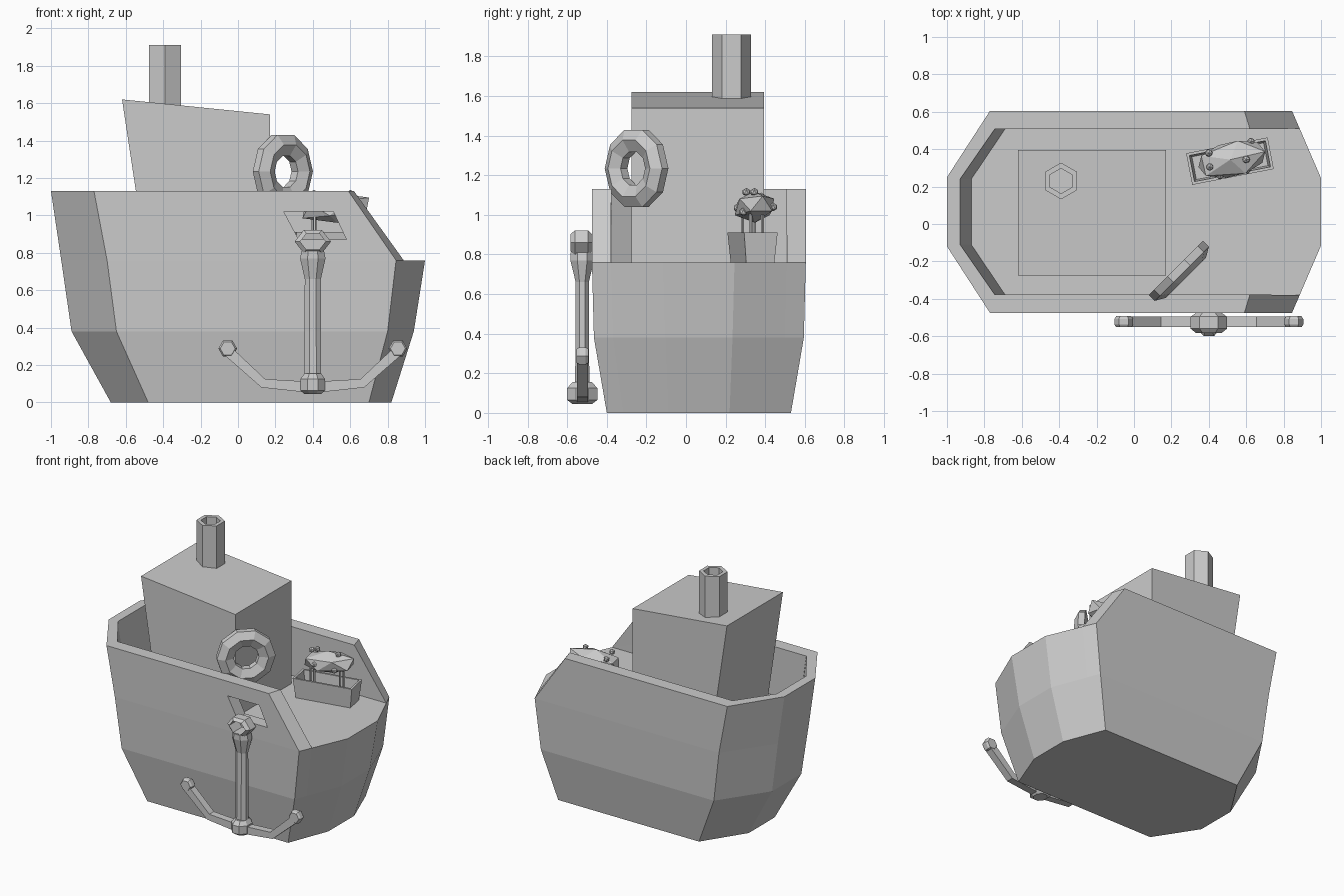
import bpy, bmesh
from math import sin, cos, pi, radians
from mathutils import Vector, Matrix

if "Cube" in bpy.data.objects:
    bpy.data.objects.remove(bpy.data.objects["Cube"])

YC = 0.065  # hull centreline


def finish(name, bm):
    bmesh.ops.recalc_face_normals(bm, faces=bm.faces)
    me = bpy.data.meshes.new(name)
    bm.to_mesh(me)
    bm.free()
    ob = bpy.data.objects.new(name, me)
    bpy.context.collection.objects.link(ob)
    return ob


def add_loft(bm, rings, loop=False):
    """Skin equal-sized rings; capped at the ends unless looped."""
    vs = [[bm.verts.new(p) for p in r] for r in rings]
    n = len(vs[0])
    pairs = list(zip(vs, vs[1:]))
    if loop:
        pairs.append((vs[-1], vs[0]))
    else:
        bm.faces.new(vs[0])
        bm.faces.new(vs[-1])
    for a, b in pairs:
        for i in range(n):
            j = (i + 1) % n
            bm.faces.new((a[i], a[j], b[j], b[i]))


def loft(name, rings, loop=False):
    bm = bmesh.new()
    add_loft(bm, rings, loop)
    return finish(name, bm)


def ngon(cx, cy, z, rx, ry, n, phase=0.0):
    return [(cx + rx * cos(2 * pi * i / n + phase),
             cy + ry * sin(2 * pi * i / n + phase), z) for i in range(n)]


# Hull: three levels, then a bulwark that steps up and back down to the deck
def level(z, stern, scorner, bcorner, bow):
    t = 0.264
    rub = tuple(bcorner[k] * (1 - t) + bow[k] * t for k in (0, 1))
    half = [stern, scorner, bcorner, rub, bow]
    return ([(x, YC - h, z) for x, h in half] +
            [(x, YC + h, z) for x, h in reversed(half)])


bm = bmesh.new()
rings = [[bm.verts.new(p) for p in level(*a)] for a in (
    (0.0, (-0.68, 0.155), (-0.48, 0.465), (0.70, 0.465), (0.82, 0.155)),
    (0.38, (-0.89, 0.175), (-0.65, 0.53), (0.80, 0.53), (0.94, 0.17)),
    (0.76, (-0.945, 0.185), (-0.70, 0.54), (0.845, 0.54), (1.0, 0.18)))]
bm.faces.new(rings[0])
for a, b in zip(rings, rings[1:]):
    for i in range(10):
        j = (i + 1) % 10
        bm.faces.new((a[i], a[j], b[j], b[i]))
deck = rings[2]
outer_top = [(0.59, 0.54), (-0.77, 0.54), (-1.0, 0.185)]
inner_top = [(0.62, 0.442), (-0.745, 0.442), (-0.93, 0.175)]
inner_low = [None, (-0.69, 0.442), (-0.87, 0.175)]
sections = []
for s, order in ((-1, (0, 1, 2)), (1, (2, 1, 0))):
    for k in order:
        foot = 2 - k if s < 0 else 7 + k
        new = lambda p, z: bm.verts.new((p[0], YC + s * p[1], z))
        low = new(inner_low[k], 0.76) if k else deck[3 if s < 0 else 6]
        sections.append((deck[foot], new(outer_top[k], 1.13),
                         new(inner_top[k], 1.13), low))
for a, b in zip(sections, sections[1:]):
    for i in range(3):
        bm.faces.new((a[i], a[i + 1], b[i + 1], b[i]))
bm.faces.new(sections[0])
bm.faces.new(sections[-1])
bm.faces.new([s[3] for s in sections] + [deck[5], deck[4]])
hull = finish("hull", bm)

# Slanted anchor port cut through the near bulwark
port = [(0.245, 1.02), (0.51, 1.02), (0.58, 0.87), (0.325, 0.87)]
cutter = loft("port_cutter", [[(x, y, z) for x, z in port] for y in (-0.7, -0.3)])
cutter.hide_render = True
cutter.hide_set(True)
mod = hull.modifiers.new("anchor_port", 'BOOLEAN')
mod.operation = 'DIFFERENCE'
mod.solver = 'EXACT'
mod.object = cutter

# Cabin with sloping roof and raked back
side = [(-0.49, 0.76), (0.17, 0.76), (0.17, 1.54), (-0.62, 1.62)]
loft("cabin", [[(x, y, z) for x, z in side] for y in (-0.275, 0.395)])

# Hollow funnel
loft("funnel", [ngon(-0.39, 0.23, z, r, r, 6, pi / 2) for z, r in
                ((1.585, 0.098), (1.91, 0.098), (1.91, 0.067), (1.63, 0.067))])

# Life ring leaning on the cabin corner
n, u = Vector((1, -1, 0)).normalized(), Vector((1, 1, 0)).normalized()
c = Vector((0.25, -0.26, 1.235))
sec = [(0.205, -0.037), (0.205, 0.008), (0.15, 0.04), (0.088, 0.012), (0.088, -0.037)]
ring = []
for i in range(10):
    a = 2 * pi * i / 10
    ring.append([c + u * r * cos(a) + Vector((0, 0, r * sin(a))) + n * t for r, t in sec])
loft("life_ring", ring, True)

# Anchor: shank, crown, eye, arms and end knobs
AX, AY = 0.40, -0.524


def turned(name, prof):
    return loft(name, [ngon(AX, AY, z, rx / cos(pi / 8), ry / cos(pi / 8), 8, pi / 8)
                       for z, rx, ry in prof])


turned("anchor_shank", [(0.12, 0.045, 0.036), (0.66, 0.043, 0.033),
                        (0.77, 0.068, 0.06), (0.81, 0.06, 0.06)])
turned("anchor_crown", [(0.045, 0.045, 0.05), (0.065, 0.066, 0.076),
                        (0.125, 0.066, 0.076), (0.155, 0.045, 0.05)])
eye = []
for i in range(6):
    a = pi * i / 3
    eye.append([(AX + r * cos(a), y, 0.86 + r * 0.74 * sin(a)) for r, y in
                ((0.097, -0.56), (0.097, -0.495), (0.068, -0.475), (0.068, -0.583))])
loft("anchor_eye", eye, True)
upper = [(0.0, 0.11), (0.255, 0.125), (0.43, 0.29)]
lower = [(0.48, 0.26), (0.275, 0.08), (0.0, 0.05)]
for s, nm in ((-1, "left"), (1, "right")):
    loft("anchor_arm_" + nm, [[(AX + s * x, y, z) for x, z in upper + lower]
                              for y in (-0.55, -0.495)])
    loft("anchor_knob_" + nm, [
        [(AX + s * 0.455 + r * cos(pi * i / 3), y, 0.288 + r * sin(pi * i / 3))
         for i in range(6)]
        for y, r in ((-0.552, 0.04), (-0.538, 0.05), (-0.507, 0.05), (-0.493, 0.04))])

# Open box on the foredeck
turn = Matrix.Translation((0.513, 0.336, 0)) @ Matrix.Rotation(radians(11), 4, 'Z')
loft("deck_box", [[turn @ Vector((sx * x, sy * y, z))
                   for sx, sy in ((-1, -1), (1, -1), (1, 1), (-1, 1))]
                  for x, y, z in ((0.205, 0.072, 0.755), (0.222, 0.086, 0.91),
                                  (0.207, 0.071, 0.91), (0.195, 0.062, 0.79))])

# Posts carrying the faceted float
bm = bmesh.new()
for x in (-0.11, 0.11):
    for y in (-0.03, 0.03):
        p = turn @ Vector((x, y, 0))
        add_loft(bm, [ngon(p.x, p.y, z, 0.009, 0.009, 5) for z in (0.78, 1.01)])
finish("float_posts", bm)

bm = bmesh.new()
bmesh.ops.create_icosphere(bm, subdivisions=1, radius=1, matrix=Matrix.Translation(
    (0.523, 0.346, 1.04)) @ Matrix.Rotation(radians(13), 4, 'Z')
    @ Matrix.Rotation(radians(-6), 4, 'Y') @ Matrix.Diagonal((0.21, 0.105, 0.08, 1)))
finish("float_body", bm)

# Small studs on the float
bm = bmesh.new()
for p in ((0.405, 0.305, 1.115), (0.60, 0.345, 1.115), (0.625, 0.44, 1.04),
          (0.46, 0.26, 1.035), (0.605, 0.29, 1.015), (0.40, 0.38, 1.09)):
    bmesh.ops.create_icosphere(bm, subdivisions=1, radius=0.022,
                               matrix=Matrix.Translation(p))
finish("float_studs", bm)
